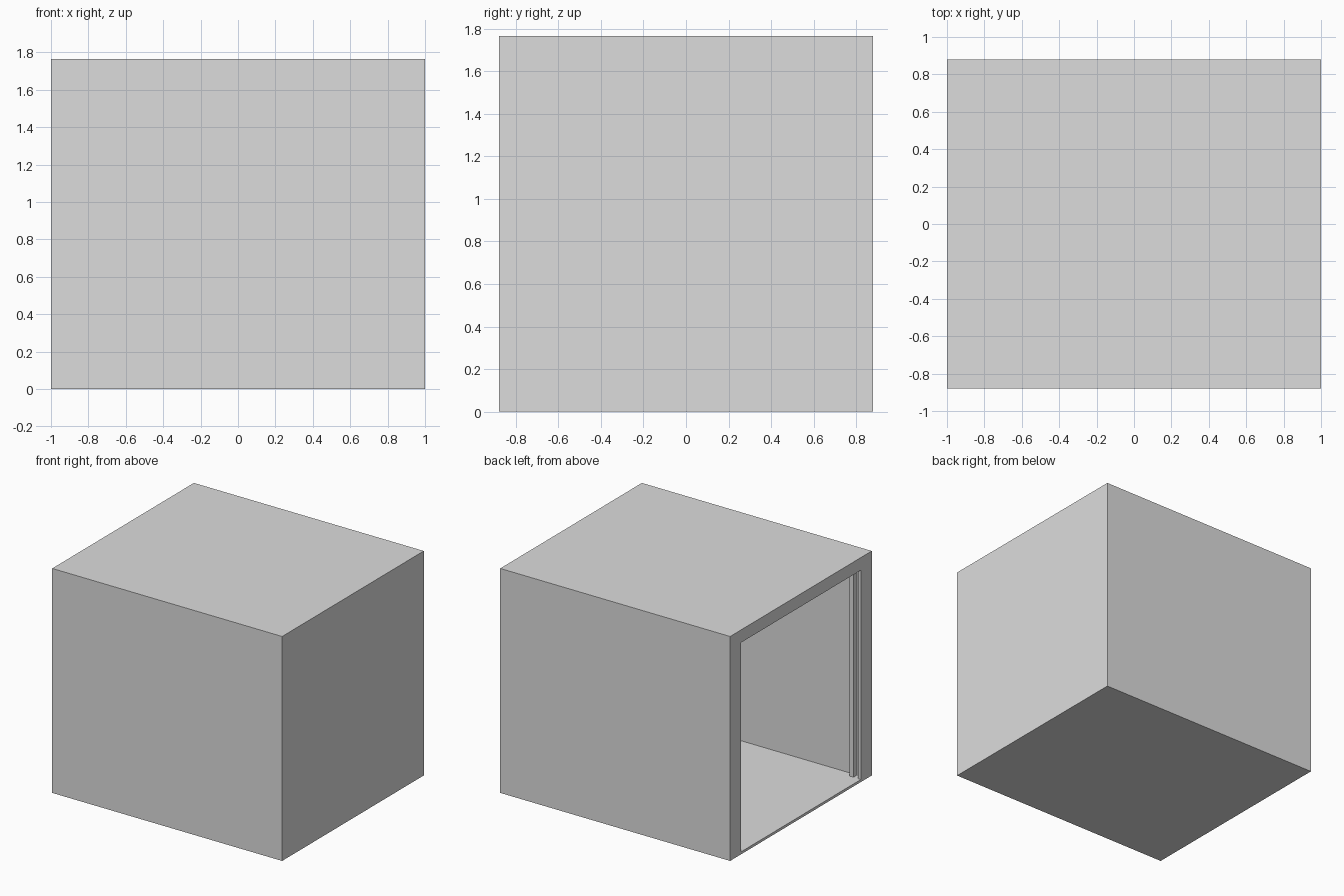
import bpy

cube = bpy.data.objects.get("Cube")
if cube:
    bpy.data.objects.remove(cube, do_unlink=True)

grey = bpy.data.materials.new("plain grey")
grey.use_nodes = True
colour = (0.72, 0.72, 0.72, 1)
grey.diffuse_color = colour
grey.node_tree.nodes["Principled BSDF"].inputs["Base Color"].default_value = colour

# Overall half width, half depth and height
W, D, H = 1.0, 0.88, 1.765
WALL, FLOOR, ROOF = 0.09, 0.02, 0.1


def box(name, low, high):
    """Box between two opposite corners."""
    centre = [(a + b) / 2 for a, b in zip(low, high)]
    bpy.ops.mesh.primitive_cube_add(size=1, location=centre)
    obj = bpy.context.object
    obj.name = name
    obj.scale = [b - a for a, b in zip(low, high)]
    bpy.ops.object.transform_apply(location=True, rotation=False, scale=True)
    obj.data.materials.append(grey)
    return obj


def cut(target, cutter):
    """Subtract a cutter from the target and discard it."""
    mod = target.modifiers.new("opening", 'BOOLEAN')
    mod.operation = 'DIFFERENCE'
    mod.solver = 'EXACT'
    mod.object = cutter
    bpy.context.view_layer.objects.active = target
    bpy.ops.object.modifier_apply(modifier=mod.name)
    bpy.data.objects.remove(cutter, do_unlink=True)


# Hollow shell with a thin lip around the doorway in the -x side
LIP, DOOR = 0.025, 0.745
shell = box("shell", (-W, -D, 0), (W, D, H))
cut(shell, box("room_cutter", (-W + LIP, -D + WALL, FLOOR), (W - WALL, D - WALL, H - ROOF)))
cut(shell, box("doorway_cutter", (-W - 0.1, -DOOR, FLOOR), (-W + 0.1, DOOR, H - ROOF)))

# Upright rail behind each lip, leaving a slot for the door
for side, label in ((1, "back"), (-1, "front")):
    y0, y1 = sorted((side * DOOR, side * (D - WALL + 0.01)))
    box(label + "_door_rail", (-W + 0.065, y0, FLOOR - 0.01), (-W + 0.1, y1, H - ROOF + 0.01))
